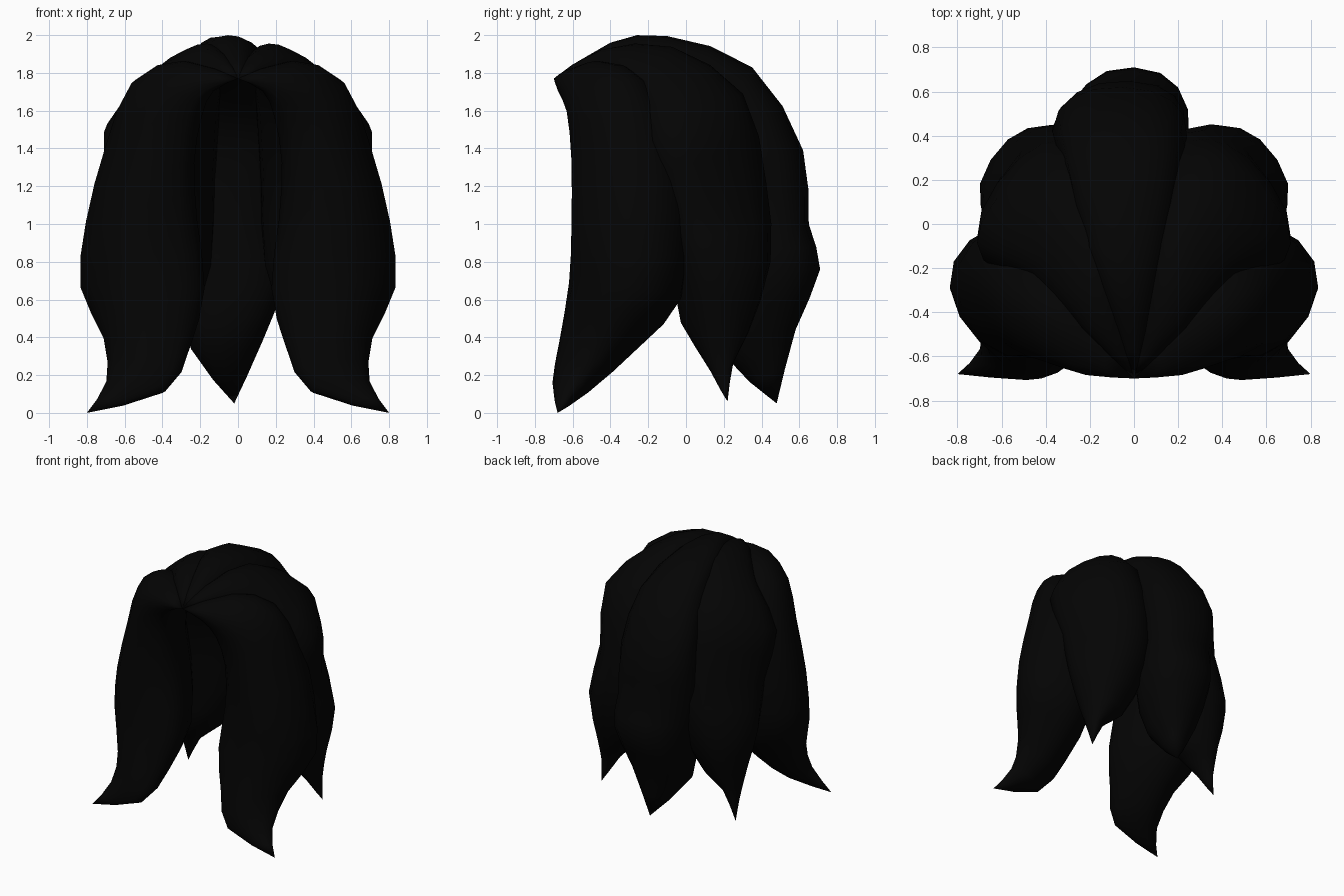
import bpy, bmesh, math
from mathutils import Vector

cube = bpy.data.objects.get("Cube")
if cube:
    bpy.data.objects.remove(cube)

# One near-black hair colour
hair = bpy.data.materials.new("soft_black")
hair.use_nodes = True
shade = (0.0012, 0.0012, 0.0012, 1)
hair.diffuse_color = shade
hair.node_tree.nodes["Principled BSDF"].inputs["Base Color"].default_value = shade

SIDES = 16
ROOT = (0, -.7, 1.77)


def smooth_path(points, steps=2):
    """Pass a spline through the points and sample it evenly."""
    pts = [Vector(p) for p in points]
    ext = [pts[0]] + pts + [pts[-1]]
    out = []
    for a, b, c, d in zip(ext, ext[1:], ext[2:], ext[3:]):
        for s in range(steps):
            t = s / steps
            out.append(b + (c - a) * t / 2
                       + (a - b * 2.5 + c * 2 - d / 2) * t * t
                       + (b * 3 - a - c * 3 + d) * t ** 3 / 2)
    return out + [pts[-1]]


def full(value):
    """Push a sine or cosine outward for a fuller, boxier curve."""
    return math.copysign(abs(value) ** .87, value)


def section(a, crest, b, inner):
    """Rounded slice from edge a over the crest to edge b, with a shallower inside."""
    mid = (a + b) / 2
    ring = []
    for i in range(SIDES):
        t = 2 * math.pi * i / SIDES
        depth = full(math.sin(t))
        if depth < 0:
            depth *= inner
        ring.append(mid + (a - mid) * full(math.cos(t)) + (crest - mid) * depth)
    return ring


def lock(name, stations, tip, inner, side=1):
    """Loft one hair lock from the parting to its pointed tip."""
    rows = [(ROOT,) * 3] + stations + [(tip,) * 3]
    rails = [smooth_path(rail) for rail in zip(*rows)]
    bm = bmesh.new()
    rings = []
    for a, crest, b in zip(*rails):
        ring = section(a, crest, b, inner)
        rings.append([bm.verts.new((p.x * side, p.y, p.z)) for p in ring])
    for low, high in zip(rings, rings[1:]):
        for i in range(SIDES):
            j = (i + 1) % SIDES
            bm.faces.new((low[i], low[j], high[j], high[i]))
    bmesh.ops.remove_doubles(bm, verts=bm.verts, dist=0.0005)
    bmesh.ops.recalc_face_normals(bm, faces=bm.faces)
    mesh = bpy.data.meshes.new(name)
    bm.to_mesh(mesh)
    bm.free()
    mesh.materials.append(hair)
    obj = bpy.data.objects.new(name, mesh)
    bpy.context.collection.objects.link(obj)
    bpy.ops.object.select_all(action="DESELECT")
    obj.select_set(True)
    bpy.context.view_layer.objects.active = obj
    bpy.ops.object.shade_smooth_by_angle(angle=math.radians(50))


# Each station: first edge, outer crest, second edge
front = [
    ((.17, -.68, 1.71), (.3, -.58, 1.83), (.22, -.42, 1.84)),
    ((.27, -.62, 1.57), (.55, -.47, 1.71), (.4, -.2, 1.75)),
    ((.3, -.57, 1.33), (.66, -.44, 1.4), (.56, -.06, 1.4)),
    ((.31, -.56, 1), (.76, -.43, 1), (.61, 0, 1.05)),
    ((.29, -.59, .68), (.79, -.42, .68), (.6, -.03, .62)),
    ((.32, -.64, .36), (.67, -.55, .4), (.58, -.26, .36)),
    ((.42, -.7, .14), (.66, -.64, .18), (.62, -.52, .12)),
]
flank = [
    ((.2, -.5, 1.8), (.2, -.45, 1.91), (.05, -.48, 1.88)),
    ((.44, -.27, 1.68), (.36, -.12, 1.88), (.1, -.1, 1.9)),
    ((.6, -.22, 1.42), (.62, .12, 1.59), (.2, .28, 1.68)),
    ((.57, -.12, 1.1), (.6, .22, 1.15), (.22, .41, 1.23)),
    ((.56, -.04, .75), (.65, .29, .78), (.27, .42, .8)),
    ((.52, 0, .48), (.61, .24, .45), (.38, .3, .42)),
    ((.53, .13, .22), (.59, .2, .22), (.52, .25, .28)),
]
rear = [
    ((-.08, -.5, 1.85), (-.03, -.4, 1.96), (.06, -.5, 1.86)),
    ((-.21, -.1, 1.86), (-.07, -.1, 1.995), (.15, -.1, 1.86)),
    ((-.32, .25, 1.67), (-.06, .35, 1.83), (.21, .25, 1.67)),
    ((-.37, .42, 1.35), (-.05, .62, 1.39), (.24, .4, 1.35)),
    ((-.36, .42, 1), (0, .65, 1), (.21, .4, 1)),
    ((-.31, .4, .68), (0, .71, .76), (.25, .38, .72)),
    ((-.25, .35, .36), (-.02, .58, .44), (.13, .35, .38)),
]

# Mirrored front and flank locks, then the single lock down the back
for label, side in (("left", 1), ("right", -1)):
    lock("front_lock_" + label, front, (.8, -.68, 0), .6, side)
    lock("flank_lock_" + label, flank, (.59, .22, .06), .95, side)
lock("rear_lock", rear, (-.02, .48, .05), .7)
